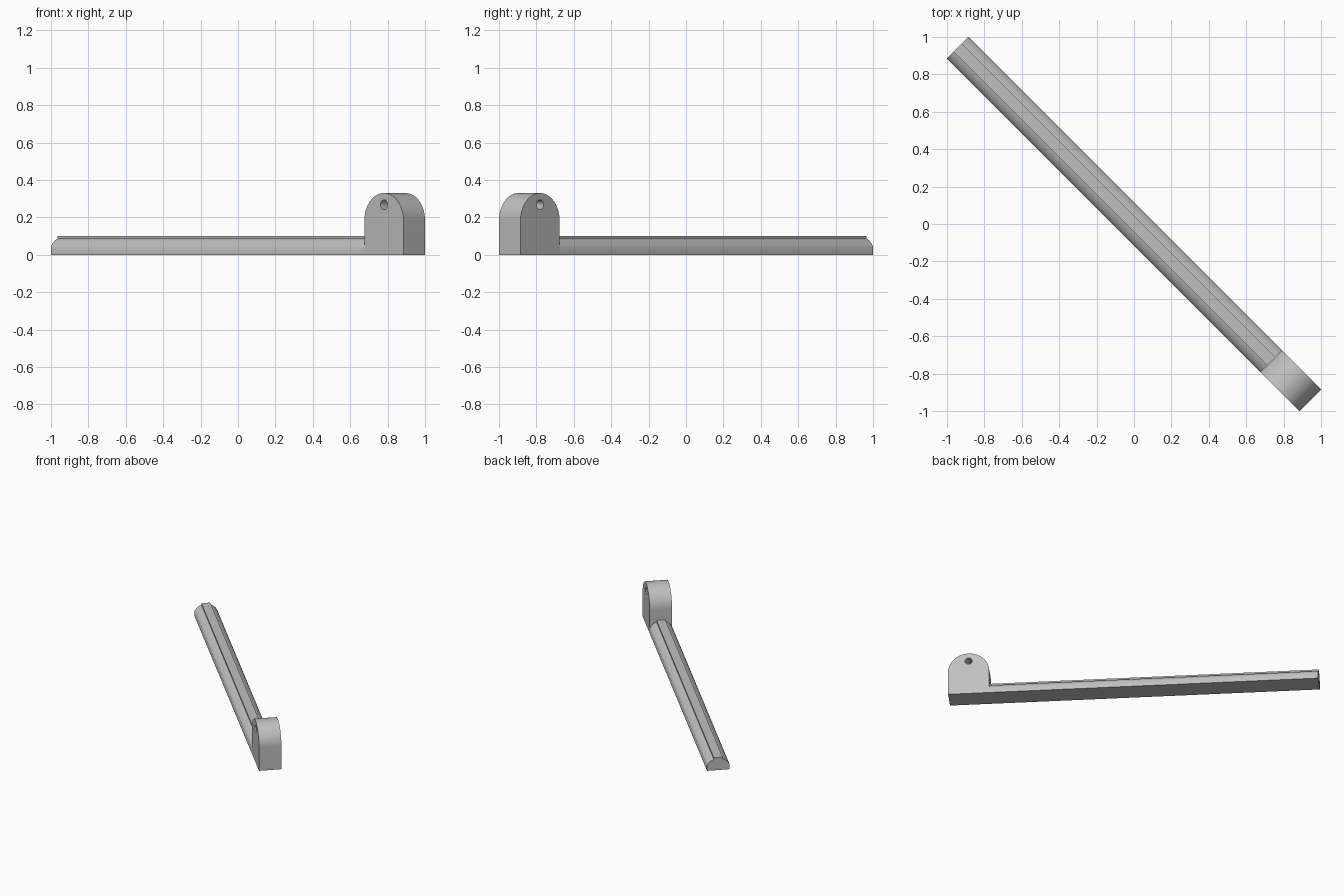
import bpy, bmesh
from math import radians, sin, cos, pi, asin, sqrt
from mathutils import Matrix

cube = bpy.data.objects.get("Cube")
if cube:
    bpy.data.objects.remove(cube, do_unlink=True)

grey = bpy.data.materials.new("plain grey")
grey.use_nodes = True
colour = (0.53, 0.53, 0.53, 1)
grey.diffuse_color = colour
grey.node_tree.nodes["Principled BSDF"].inputs["Base Color"].default_value = colour

# The long axis is local x, laid diagonally across the ground
DIAGONAL = Matrix.Rotation(radians(-45), 4, 'Z')
HALF_LEN, HALF_WID = 1.333, 0.0815
HEAD_R, HEAD_TOP = 0.148, 0.33
HEAD_X = HALF_LEN - HEAD_R


def arc(radius, start, end, steps, cx=0, cz=0):
    angles = [start + (end - start) * i / steps for i in range(steps + 1)]
    return [(cx + radius * cos(a), cz + radius * sin(a)) for a in angles]


def extrude(name, points, sweep):
    """Fill a closed outline and sweep it along a vector."""
    bm = bmesh.new()
    face = bm.faces.new([bm.verts.new(p) for p in points])
    new = bmesh.ops.extrude_face_region(bm, geom=[face])["geom"]
    moved = [g for g in new if isinstance(g, bmesh.types.BMVert)]
    bmesh.ops.translate(bm, verts=moved, vec=sweep)
    bmesh.ops.recalc_face_normals(bm, faces=bm.faces)
    bm.transform(DIAGONAL)
    mesh = bpy.data.meshes.new(name)
    bm.to_mesh(mesh)
    bm.free()
    mesh.materials.append(grey)
    obj = bpy.data.objects.new(name, mesh)
    bpy.context.collection.objects.link(obj)
    return obj


def activate(obj):
    bpy.ops.object.select_all(action='DESELECT')
    obj.select_set(True)
    bpy.context.view_layer.objects.active = obj


# Rounded bar with a raised flat strip along its top
ROUND, STRIP, BAR_TOP = 0.092, 0.032, 0.1
low = sqrt(ROUND ** 2 - HALF_WID ** 2)
high = sqrt(ROUND ** 2 - STRIP ** 2)
side = [(HALF_WID, 0)] + arc(ROUND, asin(low / ROUND), asin(high / ROUND), 10) + [(STRIP, BAR_TOP)]
section = side + [(-y, z) for y, z in reversed(side)]
bar = extrude("bar", [(-HALF_LEN, y, z) for y, z in section],
              (HALF_LEN + HEAD_X - HEAD_R, 0, 0))

# Round-topped lug at the end of the bar
outline = [(HEAD_X + HEAD_R, 0)]
outline += arc(HEAD_R, 0, pi, 40, HEAD_X, HEAD_TOP - HEAD_R)
outline += [(HEAD_X - HEAD_R, 0)]
lug = extrude("end_lug", [(x, -HALF_WID, z) for x, z in outline],
              (0, 2 * HALF_WID, 0))

# Pin hole through the lug
ring = arc(0.026, 0, 2 * pi, 32, HEAD_X, 0.268)[:-1]
cutter = extrude("pin_hole_cutter", [(x, -2 * HALF_WID, z) for x, z in ring],
                 (0, 4 * HALF_WID, 0))
cutter.hide_render = True
hole = lug.modifiers.new("pin hole", 'BOOLEAN')
hole.operation = 'DIFFERENCE'
hole.solver = 'EXACT'
hole.object = cutter
activate(lug)
bpy.ops.object.modifier_apply(modifier=hole.name)
bpy.data.objects.remove(cutter, do_unlink=True)

for obj in (bar, lug):
    activate(obj)
    bpy.ops.object.shade_smooth_by_angle(angle=radians(30))
